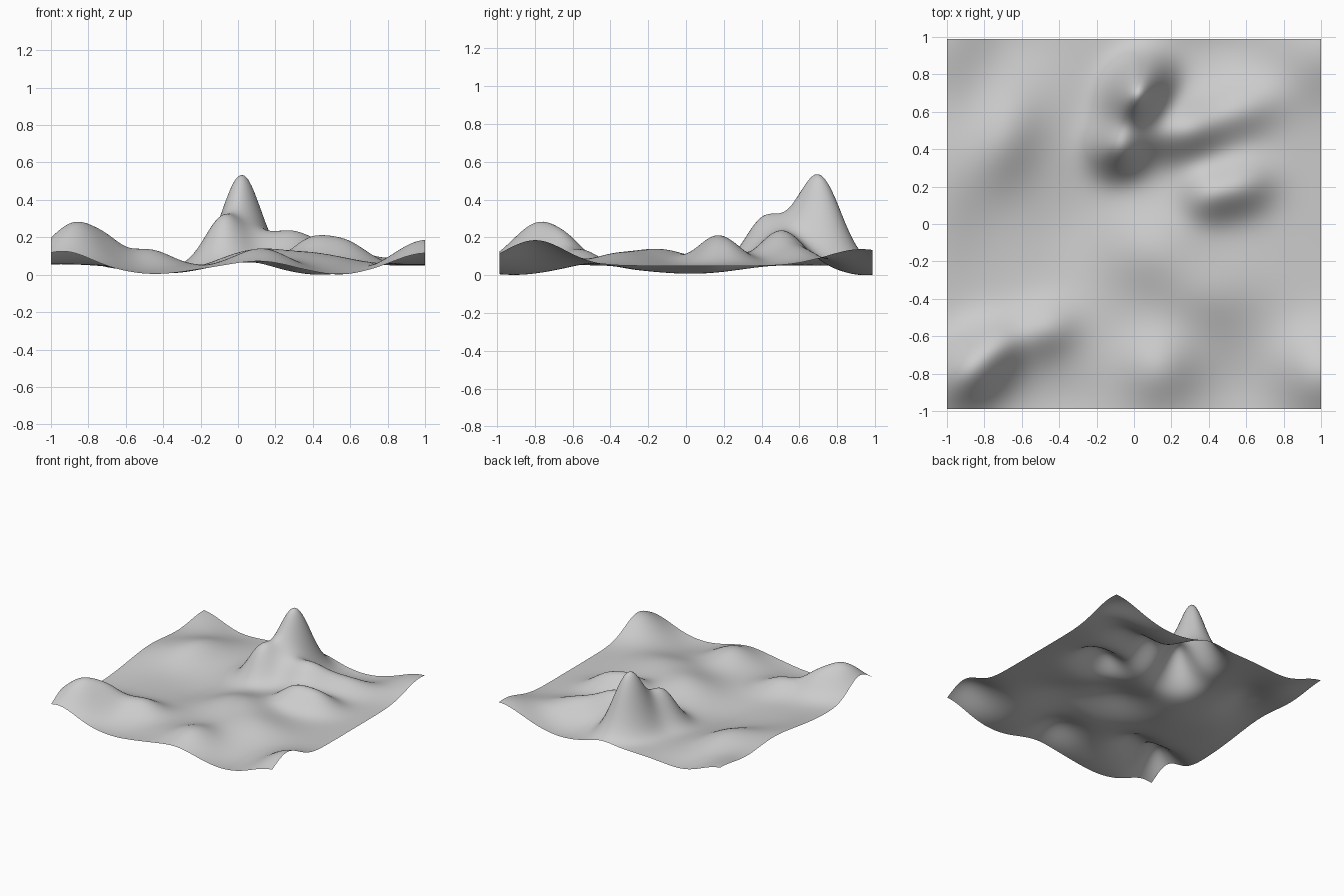
import bpy
import bmesh
from math import exp, radians
from mathutils import Matrix, Vector

cube = bpy.data.objects.get("Cube")
if cube:
    bpy.data.objects.remove(cube)

HALF_DEPTH = 0.988
CELLS = 110
GROUND_LEVEL = 0.055


def hill(x, y, height, length, width=None, turn=0):
    """Return a smooth rise (or hollow, if height is negative) as a function of a point."""
    centre = Vector((x, y))
    rotation = Matrix.Rotation(radians(-turn), 2)
    width = width or length

    def rise(point):
        local = rotation @ (point - centre)
        return height * exp(-((local.x / length) ** 2 + (local.y / width) ** 2) / 2)
    return rise


# Main peak with its shoulder and saddle
peak = [
    hill(x=0.02, y=0.7, height=0.48, length=0.125, width=0.095, turn=62),
    hill(x=-0.08, y=0.41, height=0.24, length=0.1),
    hill(x=0.1, y=0.48, height=0.05, length=0.08),
]

# Ridge running from the peak to the back corner
back_ridge = [
    hill(x=0.27, y=0.5, height=0.165, length=0.13, width=0.11, turn=15),
    hill(x=0.55, y=0.6, height=0.09, length=0.16, width=0.1, turn=20),
    hill(x=1, y=0.93, height=0.09, length=0.18),
]

# Low hills in the middle
middle_hills = [
    hill(x=0.38, y=0.16, height=0.11, length=0.1),
    hill(x=0.57, y=0.2, height=0.125, length=0.12, width=0.1, turn=20),
    hill(x=0.1, y=-0.13, height=0.085, length=0.2, width=0.16),
    hill(x=0.4, y=-0.36, height=0.06, length=0.2, width=0.15),
]

# Hills along the front
front_hills = [
    hill(x=0.13, y=-0.77, height=0.095, length=0.14),
    hill(x=1, y=-0.8, height=0.14, length=0.16),
    hill(x=-0.86, y=-0.77, height=0.235, length=0.17, width=0.12, turn=45),
    hill(x=-0.7, y=-0.64, height=0.045, length=0.08),
    hill(x=-0.47, y=-0.56, height=0.085, length=0.12, width=0.1, turn=20),
]

# Rises along the left-hand edge
edge_hills = [
    hill(x=-0.7, y=0.46, height=0.1, length=0.2, width=0.13, turn=70),
    hill(x=-1, y=0.28, height=0.06, length=0.13, width=0.3),
    hill(x=-1, y=1, height=0.09, length=0.2),
]

# Shallow hollows
hollows = [
    hill(x=0.55, y=-0.9, height=-0.05, length=0.2),
    hill(x=-0.45, y=-0.95, height=-0.045, length=0.2, width=0.15),
    hill(x=-0.7, y=1, height=-0.04, length=0.18, width=0.15),
    hill(x=0.45, y=0.95, height=-0.05, length=0.2, width=0.14),
    hill(x=-0.35, y=0, height=-0.045, length=0.2, width=0.25),
]

landforms = peak + back_ridge + middle_hills + front_hills + edge_hills + hollows

# Terrain sheet
bm = bmesh.new()
bmesh.ops.create_grid(bm, x_segments=CELLS, y_segments=CELLS, size=1)
for vert in bm.verts:
    vert.co.y *= HALF_DEPTH
    point = vert.co.xy
    vert.co.z = GROUND_LEVEL + sum(rise(point) for rise in landforms)
lowest = min(vert.co.z for vert in bm.verts)
for vert in bm.verts:
    vert.co.z -= lowest
for face in bm.faces:
    face.smooth = True

mesh = bpy.data.meshes.new("terrain")
bm.to_mesh(mesh)
bm.free()
terrain = bpy.data.objects.new("terrain", mesh)
bpy.context.collection.objects.link(terrain)

# Plain grey ground
grey = bpy.data.materials.new("light_grey")
grey.use_nodes = True
colour = (0.6, 0.6, 0.6, 1)
grey.diffuse_color = colour
grey.node_tree.nodes["Principled BSDF"].inputs["Base Color"].default_value = colour
mesh.materials.append(grey)
